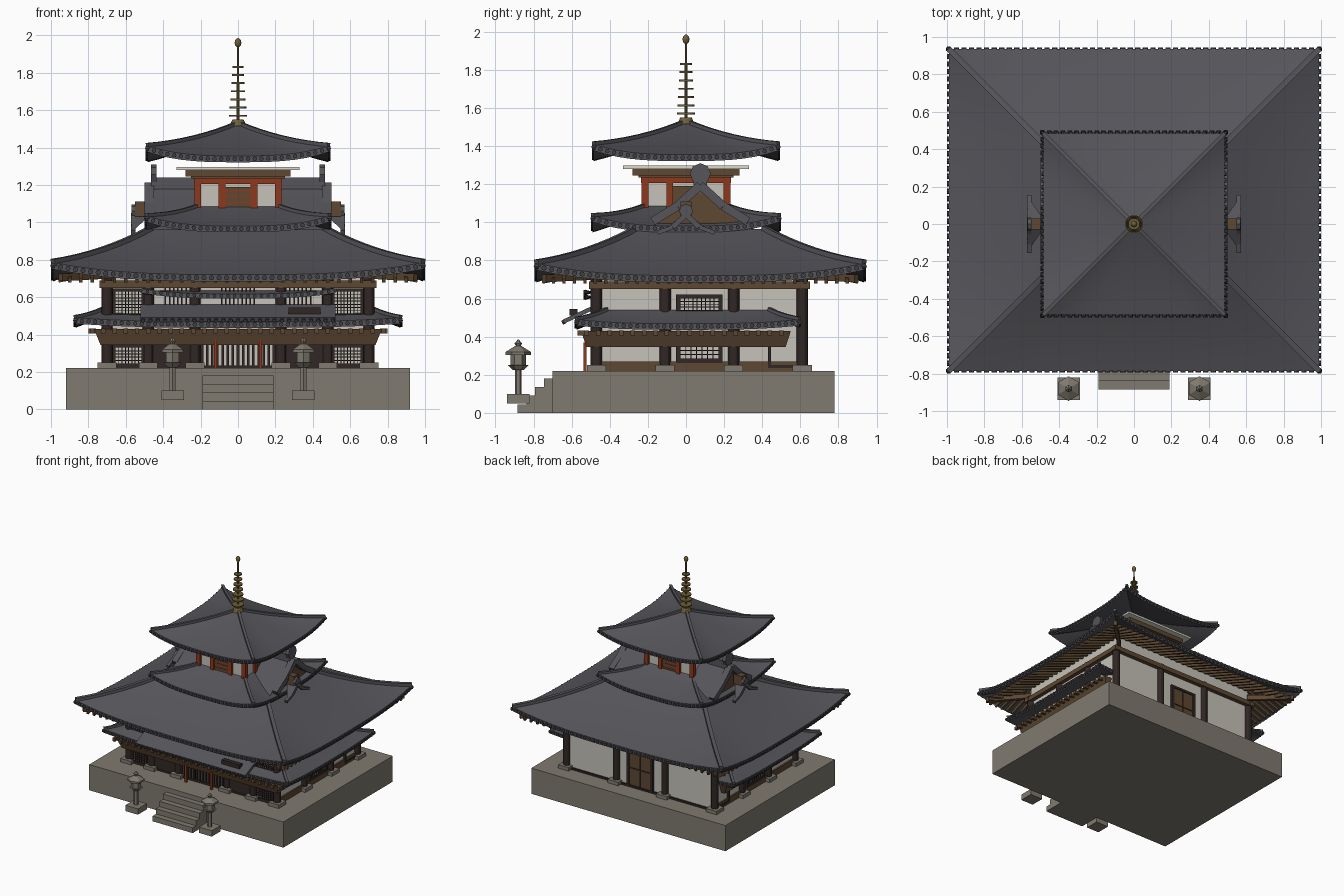
import bpy, bmesh, math
from mathutils import Vector, Matrix

if "Cube" in bpy.data.objects:
    bpy.data.objects.remove(bpy.data.objects["Cube"])

def material(name, *c):
    m = bpy.data.materials.new(name)
    m.diffuse_color = (*c, 1)
    m.use_nodes = True
    m.node_tree.nodes["Principled BSDF"].inputs["Base Color"].default_value = m.diffuse_color
    return m
TILE = material("grey roof tile", .092, .09, .102)
TRIM = material("dark tile ends", .05, .05, .057)
STONE = material("stone", .215, .195, .16)
WHITE = material("white plaster", .56, .54, .48)
CREAM = material("cream plate", .72, .7, .6)
DARK = material("dark wood", .03, .02, .018)
WOOD = material("brown wood", .11, .065, .032)
RED = material("red lacquer", .27, .04, .012)
GOLD = material("bronze", .16, .115, .04)

# ---------- helpers ----------
def finish(name, bm, mat):
    bmesh.ops.recalc_face_normals(bm, faces=bm.faces)
    me = bpy.data.meshes.new(name)
    bm.to_mesh(me); bm.free()
    me.materials.append(mat)
    ob = bpy.data.objects.new(name, me)
    bpy.context.collection.objects.link(ob)
    return ob

def box(bm, x0, x1, y0, y1, z0, z1):
    m = Matrix.Translation(((x0+x1)/2, (y0+y1)/2, (z0+z1)/2)) @ Matrix.Diagonal((x1-x0, y1-y0, z1-z0, 1))
    return bmesh.ops.create_cube(bm, size=1, matrix=m)['verts']

def boxes(name, mat, items):
    bm = bmesh.new()
    for i in items: box(bm, *i)
    return finish(name, bm, mat)

def beam(bm, p, q, w, h):
    p, q = Vector(p), Vector(q)
    rot = (q-p).to_track_quat('Y', 'Z').to_matrix().to_4x4()
    bmesh.ops.create_cube(bm, size=1, matrix=Matrix.Translation((p+q)/2) @ rot @ Matrix.Diagonal((w, (q-p).length, h, 1)))

def cyl(bm, p, q, r1, r2=None, n=12):
    p, q = Vector(p), Vector(q)
    rot = (q-p).to_track_quat('Z', 'Y').to_matrix().to_4x4()
    bmesh.ops.create_cone(bm, cap_ends=True, segments=n, radius1=r1, radius2=r1 if r2 is None else r2,
                          depth=(q-p).length, matrix=Matrix.Translation((p+q)/2) @ rot)

def hip_roof(name, hx, hy, cy, eave, a, b, D, lift, thick, ridge, step, cap, sides=range(4)):
    """Curved hipped roof with upswept corners, hip ridges and round eave tile ends."""
    def pt(s, t, d):
        z = eave + a*d + b*d*d + lift*abs(t)**3*max(0, 1-d/D)**1.5
        return Vector([(t*(hx-d), cy-hy+d, z), (hx-d, cy+t*(hy-d), z),
                       (-t*(hx-d), cy+hy-d, z), (-hx+d, cy-t*(hy-d), z)][s])
    N, M = 8, 16
    bm, hips, caps = bmesh.new(), bmesh.new(), bmesh.new()
    for s in sides:
        for off in (0, thick):
            g = [[bm.verts.new(pt(s, 2*j/M-1, D*i/N) - Vector((0, 0, off))) for j in range(M+1)] for i in range(N+1)]
            for i in range(N):
                for j in range(M):
                    bm.faces.new((g[i][j], g[i][j+1], g[i+1][j+1], g[i+1][j]))
            if off:
                for j in range(M): bm.faces.new((top[0][j], top[0][j+1], g[0][j+1], g[0][j]))
            top = g
        for i in range(N):
            if ridge: beam(hips, pt(s, 1, D*i/N), pt(s, 1, D*(i+1)/N), ridge, ridge*1.3)
        out = [Vector(v) for v in ((0, -1, 0), (1, 0, 0), (0, 1, 0), (-1, 0, 0))][s]
        n = int(2*(hx if s % 2 == 0 else hy)/step)
        for k in range(n+1):
            p = pt(s, 2*k/n-1, 0) - Vector((0, 0, thick*.45))
            cyl(caps, p-out*.01, p+out*.009, cap, n=8)
    bmesh.ops.remove_doubles(bm, verts=bm.verts, dist=1e-4)
    finish(name, bm, TILE)
    finish(name+"_eave_tiles", caps, TRIM)
    if ridge: finish(name+"_hip_ridges", hips, TILE)
    else: hips.free()

# ---------- stone platform, stairs, lanterns ----------
boxes("platform", STONE, [(-.92, .92, -.7, .78, 0, .22)])
boxes("stairs", STONE, [(-.19, .19, -.885+.047*i, -.69, 0, .045*(i+1)) for i in range(4)])
bm = bmesh.new()
for x in (-.35, .35):
    y = -.88
    box(bm, x-.06, x+.06, y-.06, y+.06, .05, .1)
    for z0, z1, r1, r2 in ((.1, .235, .018, .018), (.225, .25, .03, .055), (.25, .31, .04, .04),
                           (.305, .32, .066, .066), (.32, .35, .066, .018), (.35, .365, .012, .02), (.365, .385, .02, .002)):
        cyl(bm, (x, y, z0), (x, y, z1), r1, r2, 6)
finish("lanterns", bm, STONE)

# ---------- main hall body ----------
X, YF, YB = .7, -.47, .61
boxes("hall_walls", WHITE, [(-X, X, YF, YB, .22, .8)])
cols = [(x, y) for y in (YF, YB) for x in (-X, -.23, .23, X)] + [(x, y) for x in (-X, X) for y in (-.11, .25)]
cols += [(x, YF) for x in (-.48, .48)]
bm = bmesh.new()
for x, y in cols: cyl(bm, (x, y, .22), (x, y, .7), .03)
finish("columns", bm, DARK)
boxes("column_bases", STONE, [(x-.05, x+.05, y-.05, y+.05, .22, .25) for x, y in cols])

def wall(side, u0, u1, z0, z1, o):
    """Box lying on a wall, sticking out by o."""
    return {'F': (u0, u1, YF-o, YF+.01, z0, z1), 'B': (u0, u1, YB-.01, YB+o, z0, z1),
            'R': (X-.01, X+o, u0, u1, z0, z1), 'L': (-X-o, -X+.01, u0, u1, z0, z1)}[side]
ends = {'F': (-X, X), 'B': (-X, X), 'R': (YF, YB), 'L': (YF, YB)}
boxes("top_beams", WOOD, [wall(s, u-.04, v+.04, .65, .69, .035) for s, (u, v) in ends.items()])
boxes("base_beams", WOOD, [wall(s, *ends[s], .22, .27, .012) for s in 'RL'])
boxes("base_sills", DARK, [wall(s, *ends[s], .22, .235, .015) for s in 'FB'])

def window(items, side, u0, u1, z0, z1, nu, nz, f=.016, t=.005):
    """Frame plus lattice bars."""
    items += [wall(side, u0-f, u0, z0-f, z1+f, .018), wall(side, u1, u1+f, z0-f, z1+f, .018),
              wall(side, u0, u1, z0-f, z0, .018), wall(side, u0, u1, z1, z1+f, .018)]
    for k in range(1, nu):
        u = u0+(u1-u0)*k/nu
        items.append(wall(side, u-t/2, u+t/2, z0, z1, .01))
    for k in range(1, nz):
        z = z0+(z1-z0)*k/nz
        items.append(wall(side, u0, u1, z-t/2, z+t/2, .01))
win = []
for c in (-.585, .585):
    window(win, 'F', c-.07, c+.07, .245, .33, 8, 5)
    window(win, 'F', c-.07, c+.07, .51, .63, 8, 7)
for s in 'RL':
    window(win, s, -.03, .17, .54, .6, 9, 4, .022)
    window(win, s, -.03, .17, .285, .35, 7, 3, .022)
    win += [wall(s, .43, .445, .25, .4, .018), wall(s, .43, .6, .235, .25, .018)]
boxes("lattice_windows", DARK, win)
# front lower doors and slatted bays
boxes("front_panels", DARK, [wall('F', s*.365-.11, s*.365+.11, .235, .36, .012) for s in (-1, 1)])
boxes("front_slats", DARK, [wall('F', -.22+.0275*i-.007, -.22+.0275*i+.007, .23, .36, .014) for i in range(17)]
      + [wall('F', c+.022*i-.004, c+.022*i+.004, .55, .66, .012) for c in (-.3, 0, .3) for i in range(-4, 5)])
boxes("porch_posts", RED, [(x-.008, x+.008, -.538, -.522, .22, .37) for x in (-.12, .12)])
# back door
boxes("back_door", WOOD, [wall('B', -.1, .1, .24, .53, .012)])
boxes("back_door_frame", DARK, [wall('B', -.125, -.1, .23, .55, .02), wall('B', .1, .125, .23, .55, .02),
      wall('B', -.1, .1, .53, .55, .02), wall('B', -.004, .004, .24, .53, .016), wall('B', -.1, .1, .38, .39, .016)])

# ---------- lower pent roof, brackets, front canopies ----------
bm = bmesh.new()
for v in box(bm, -.77, .77, -.55, .55, .345, .43):
    if v.co.z < .4:
        v.co.x *= .955; v.co.y *= .95
finish("pent_brackets", bm, WOOD)
ends_l = [(-.78+.06*i, -.56) for i in range(27)]
boxes("pent_rafter_ends", WOOD, [(x-.012, x+.012, -.57, -.53, .405, .432) for x, _ in ends_l]
      + [(s*.78-.02, s*.78+.02, -.52+.06*i-.012, -.52+.06*i+.012, .405, .432) for i in range(18) for s in (-1, 1)])
hip_roof("pent_roof", .87, .585, .01, .468, .35, .6, .16, .022, .032, .022, .035, .012)
bm = bmesh.new()
beam(bm, (0, -.64, .48), (0, -.49, .55), 1.04, .022)
finish("front_hood", bm, TILE)
bm = bmesh.new()
for i in range(27): cyl(bm, (-.507+.039*i, -.635, .48), (-.507+.039*i, -.65, .473), .011, n=8)
finish("front_hood_eave_tiles", bm, TRIM)
boxes("hood_plaque", DARK, [(.27, .44, -.61, -.57, .51, .545)])
hip_roof("upper_canopy", .52, .1, -.43, .617, .3, 0, .07, .03, .025, 0, .035, .01, [0])

# ---------- main roof ----------
CY, HY = .075, .86
hip_roof("main_roof", .99, HY, CY, .72, .33, .25, .53, .065, .036, .03, .04, .014)
prof = lambda d: .72+.33*d+.25*d*d
bm = bmesh.new()   # rafters
for i in range(-15, 16):
    for s in (-1, 1):
        u = i*.06
        d1 = min(.34, .99-abs(u))
        if d1 > .08: beam(bm, (u, CY+s*(HY-.03), .69), (u, CY+s*(HY-d1), prof(d1)-.05), .018, .025)
        u = i*.055
        d1 = min(.3, HY-abs(u))
        if d1 > .08: beam(bm, (s*.96, CY+u, .69), (s*(.99-d1), CY+u, prof(d1)-.05), .018, .025)
for sx in (-1, 1):
    for sy in (-1, 1):
        beam(bm, (sx*.95, CY+sy*(HY-.04), .705), (sx*.68, CY+sy*(HY-.31), .72), .03, .04)
finish("rafters", bm, WOOD)
# upper gabled part
bm = bmesh.new()
for s in (-1, 1):
    for k in range(5):
        d0, d1 = (.5+.072*(k+i) for i in (0, 1))
        vs = [bm.verts.new((x, CY+s*(HY-d), prof(d)+.012)) for x, d in ((-.46, d0), (.46, d0), (.46, d1), (-.46, d1))]
        bm.faces.new(vs)
bmesh.ops.remove_doubles(bm, verts=bm.verts, dist=1e-4)
finish("gable_roof", bm, TILE)
boxes("main_ridge", TILE, [(-.45, .45, CY-.03, CY+.03, 1.15, 1.24)])
bm, wd, orn = bmesh.new(), bmesh.new(), bmesh.new()
for sx in (-1, 1):
    x = sx*.475
    for s in (-1, 1):   # barge boards
        ps = [(x, CY+s*w, z) for w, z in ((0, 1.195), (.12, 1.085), (.25, 1.005))]
        beam(bm, ps[0], ps[1], .05, .045)
        beam(bm, ps[1], ps[2], .05, .045)
    wd.faces.new([wd.verts.new((sx*.45, CY+y, z)) for y, z in ((-.3, .95), (.3, .95), (0, 1.18))])
    cyl(orn, (sx*.435, CY, 1.255), (sx*.465, CY, 1.255), .055, n=8)
    box(orn, min(sx*.435, sx*.465), max(sx*.435, sx*.465), CY-.035, CY+.035, 1.17, 1.22)
    # small gable at the roof side
    for s in (-1, 1):
        beam(bm, (sx*.56, 0, 1.04), (sx*.56, s*.07, .975), .025, .028)
        beam(bm, (sx*.56, s*.07, .975), (sx*.56, s*.15, .945), .025, .022)
        bm.faces.new([bm.verts.new(v) for v in ((sx*.57, 0, 1.045), (sx*.57, s*.15, .945), (sx*.48, s*.02, 1.03))])
    box(wd, min(sx*.47, sx*.55), max(sx*.47, sx*.55), -.03, .03, 1.03, 1.11)
    cyl(orn, (sx*.55, 0, 1.06), (sx*.57, 0, 1.06), .036, n=8)
finish("gable_barge_boards", bm, TILE)
finish("gable_woodwork", wd, WOOD)
finish("ridge_end_tiles", orn, TILE)

# ---------- tower ----------
hip_roof("tower_skirt_roof", .49, .49, 0, .98, .3, .3, .28, .055, .033, .022, .035, .012)
boxes("tower_walls", WHITE, [(-.215, .215, -.215, .215, 1.0, 1.24)])
P = (-.215, -.085, .085, .215)
boxes("tower_posts", RED, [(x-.018, x+.018, y-.018, y+.018, 1.04, 1.23) for x in P for y in P if max(abs(x), abs(y)) > .2]
      + [(-.235, .235, -.235, .235, 1.205, 1.235)])
boxes("tower_doors", WOOD, [(-.068, .068, -.225, .225, 1.07, 1.19), (-.225, .225, -.068, .068, 1.07, 1.19)])
boxes("tower_door_bars", RED, [(-.068, .068, -.229, .229, z, z+.008) for z in (1.1, 1.135, 1.165)])
boxes("tower_brackets", WOOD, [(-.25, .25, -.25, .25, 1.235, 1.25), (-.28, .28, -.28, .28, 1.245, 1.28)])
boxes("tower_plate", CREAM, [(-.33, .33, -.33, .33, 1.28, 1.297)])
hip_roof("tower_roof", .485, .485, 0, 1.355, .25, .22, .484, .055, .034, .022, .035, .012)

# ---------- spire ----------
bm = bmesh.new()
cyl(bm, (0, 0, 1.515), (0, 0, 1.55), .045, .03, 16)
cyl(bm, (0, 0, 1.54), (0, 0, 1.95), .008, .006, 10)
for i in range(7):
    z = 1.57+.0435*i
    cyl(bm, (0, 0, z-.005), (0, 0, z+.005), .047-.0028*i, n=20)
bmesh.ops.create_uvsphere(bm, u_segments=12, v_segments=8, radius=1,
                          matrix=Matrix.Translation((0, 0, 1.96)) @ Matrix.Diagonal((.018, .018, .025, 1)))
finish("spire", bm, GOLD)

# smooth curved parts, keep edges sharp
for o in bpy.context.scene.objects: o.select_set(True)
bpy.context.view_layer.objects.active = bpy.data.objects["main_roof"]
bpy.ops.object.shade_smooth_by_angle(angle=math.radians(30))
